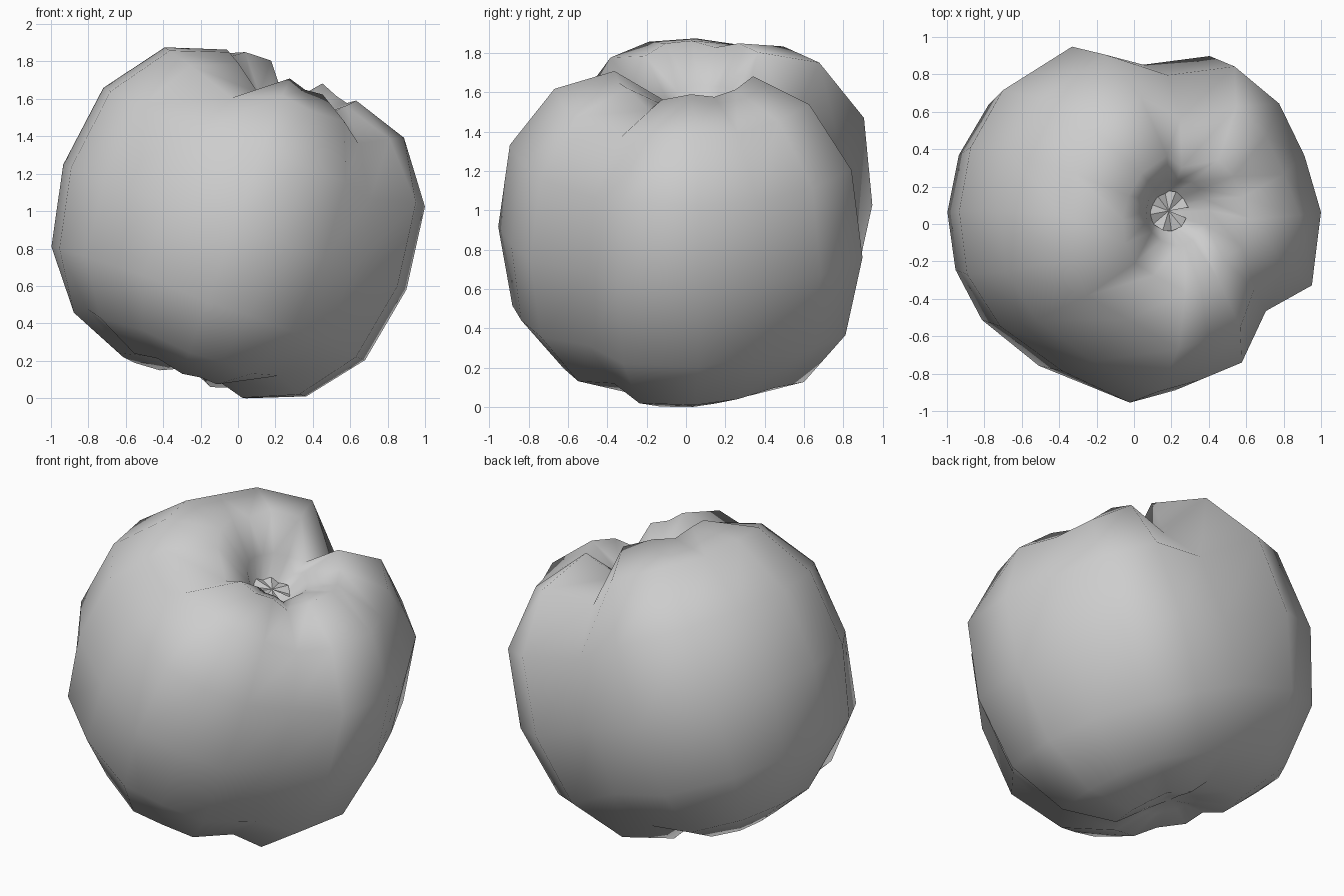
import bpy, bmesh
from math import sin, cos, radians, exp
from mathutils import Matrix, Vector

cube = bpy.data.objects.get("Cube")
if cube:
    bpy.data.objects.remove(cube, do_unlink=True)

skin = bpy.data.materials.new("plain_grey")
skin.use_nodes = True
grey = (0.61, 0.61, 0.61, 1)
skin.diffuse_color = grey
skin.node_tree.nodes["Principled BSDF"].inputs["Base Color"].default_value = grey

# The fruit leans to its left about its centre
LEAN = Matrix.Translation((0, 0, 0.93)) @ Matrix.Rotation(radians(20), 4, "Y")

# Half section from the lower hollow, round the side, into the stem pit
PROFILE = [(0.15, -0.81), (0.36, -0.86), (0.66, -0.74), (0.89, -0.45), (0.97, -0.02),
           (0.91, 0.43), (0.68, 0.74), (0.37, 0.84), (0.18, 0.68), (0.09, 0.53)]

# Lobed outline round the axis: direction and size
OUTLINE = [(4, 1), (24, 0.99), (44, 1.02), (64, 1.03), (86, 0.88), (110, 1.04),
           (136, 1.06), (156, 1.04), (176, 1.02), (196, 1.01), (216, 0.96), (243, 0.91),
           (269, 0.985), (285, 0.95), (302, 0.96), (323, 0.85), (339, 1.01)]
SIDES = len(OUTLINE)

# Local hollows, and one swelling: direction, height, depth
DENTS = [(86, 0.85, 0.06), (24, 0.75, 0.03), (44, 0.9, 0.04), (24, 0, 0.03),
         (28, -0.45, 0.03), (243, 0.85, 0.08), (341, 0.85, 0.07), (150, 0.87, 0.06),
         (46, -0.8, 0.04), (196, -0.8, 0.06), (110, 0.6, -0.03)]


def surface_factor(angle, size, r, h):
    change = (size - 1) * (1 if h > -0.1 else 0.5)
    for direction, height, depth in DENTS:
        gap = (angle - direction + 180) % 360 - 180
        change -= depth * exp(-(gap / 12) ** 2 - ((h - height) / 0.25) ** 2)
    return 1 + change * min(r / 0.36, 1)


def make_object(name, bm, smooth):
    bmesh.ops.recalc_face_normals(bm, faces=bm.faces)
    for face in bm.faces:
        face.smooth = smooth
    mesh = bpy.data.meshes.new(name)
    bm.to_mesh(mesh)
    bm.free()
    mesh.materials.append(skin)
    bpy.context.collection.objects.link(bpy.data.objects.new(name, mesh))


# Lobed fruit body
bm = bmesh.new()
rings = []
for r, h in PROFILE:
    shift = 0.06 if h > 0 and r < 0.2 else 0
    ring = []
    for angle, size in OUTLINE:
        a = radians(angle)
        p = Vector((r * cos(a), r * sin(a), h)) * surface_factor(angle, size, r, h)
        p.y += shift
        ring.append(bm.verts.new(LEAN @ p))
    rings.append(ring)
for lower, upper in zip(rings, rings[1:]):
    for k in range(SIDES):
        n = (k + 1) % SIDES
        bm.faces.new((lower[k], lower[n], upper[n], upper[k]))
tip = bm.verts.new(LEAN @ Vector((0, 0, -0.78)))
pit = bm.verts.new(LEAN @ Vector((0, 0.06, 0.49)))
for k in range(SIDES):
    n = (k + 1) % SIDES
    bm.faces.new((rings[0][n], rings[0][k], tip))
    bm.faces.new((rings[-1][k], rings[-1][n], pit))
make_object("fruit_body", bm, True)

# Small crinkled stem scar at the bottom of the pit
bm = bmesh.new()
centre = Vector((-0.01, 0.07, 0.57))
hub = bm.verts.new(LEAN @ centre)
rim = []
for k in range(12):
    a = radians(10 + 30 * k)
    offset = Vector((0.11 * cos(a), 0.11 * sin(a), 0.01 * (-1) ** k))
    rim.append(bm.verts.new(LEAN @ (centre + offset)))
for k in range(11):
    bm.faces.new((rim[k], rim[k + 1], hub))
make_object("stem_scar", bm, False)
